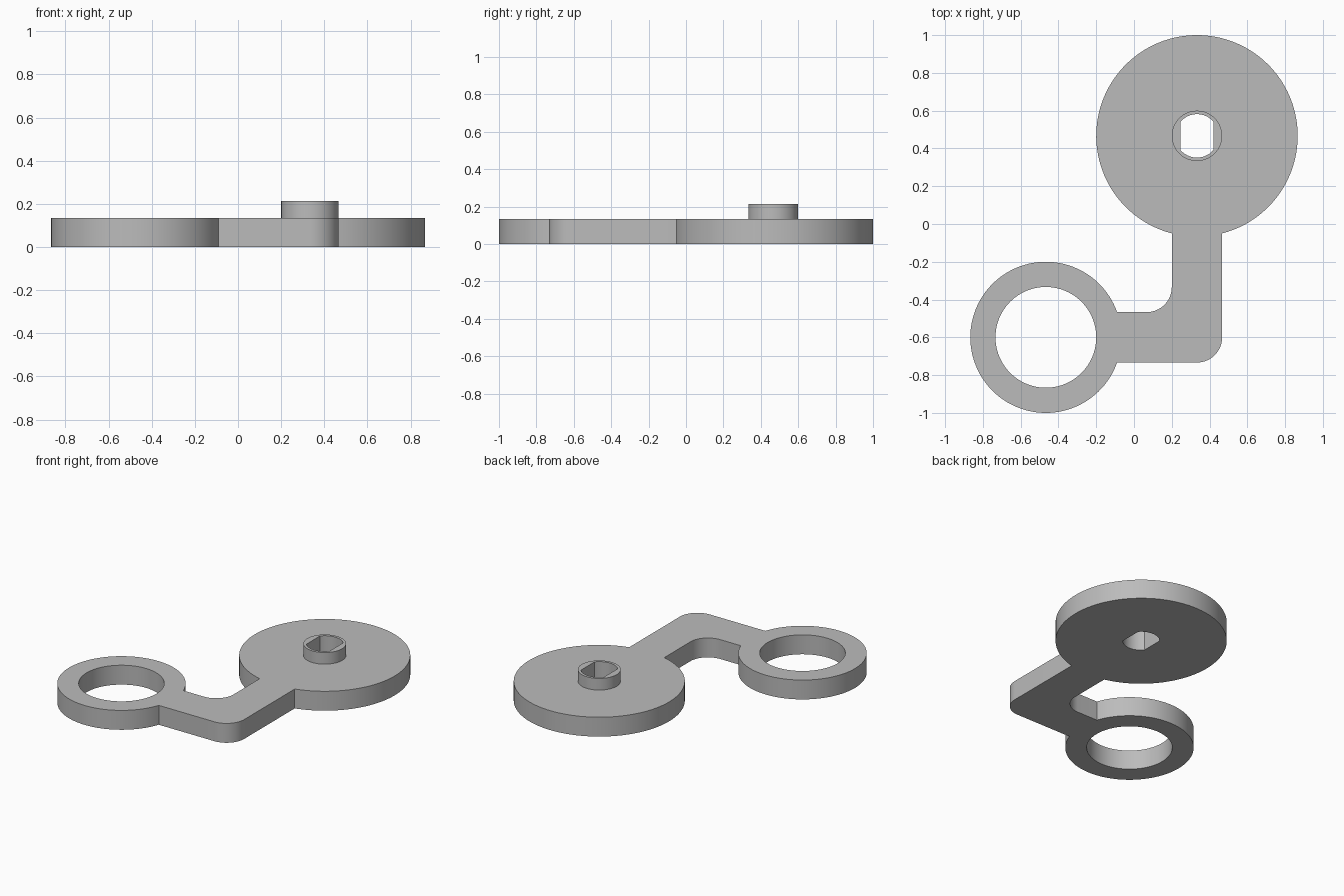
import bpy, bmesh, math
from math import acos, asin, pi

if "Cube" in bpy.data.objects:
    bpy.data.objects.remove(bpy.data.objects["Cube"])

U = 2 / 15                      # module: plate thickness and fillet radius
DISC, DISC_R = (2.5 * U, 3.5 * U), 4 * U
RING, RING_R = (-3.5 * U, -4.5 * U), 3 * U
BOSS_TOP = 1.6 * U

grey = bpy.data.materials.new("plain grey")
grey.use_nodes = True
colour = (0.5, 0.5, 0.5, 1)
grey.diffuse_color = colour
grey.node_tree.nodes["Principled BSDF"].inputs["Base Color"].default_value = colour


def arc(centre, r, a0, a1, n):
    """Points along an arc, both ends included."""
    return [(centre[0] + r * math.cos(a0 + (a1 - a0) * i / n),
             centre[1] + r * math.sin(a0 + (a1 - a0) * i / n)) for i in range(n + 1)]


def circle(centre, r, n=96):
    return arc(centre, r, 0, 2 * pi, n)[:-1]


def prism(name, points, z0, z1):
    """Extrude a closed outline into a solid."""
    bm = bmesh.new()
    face = bm.faces.new([bm.verts.new((x, y, z0)) for x, y in points])
    top = bmesh.ops.extrude_face_region(bm, geom=[face])["geom"]
    verts = [v for v in top if isinstance(v, bmesh.types.BMVert)]
    bmesh.ops.translate(bm, verts=verts, vec=(0, 0, z1 - z0))
    bmesh.ops.recalc_face_normals(bm, faces=bm.faces)
    mesh = bpy.data.meshes.new(name)
    bm.to_mesh(mesh)
    bm.free()
    mesh.materials.append(grey)
    obj = bpy.data.objects.new(name, mesh)
    bpy.context.collection.objects.link(obj)
    return obj


def combine(target, tool, operation):
    """Apply a boolean and discard the tool."""
    tool.hide_render = True
    mod = target.modifiers.new(operation, 'BOOLEAN')
    mod.operation, mod.object, mod.solver = operation, tool, 'EXACT'
    bpy.context.view_layer.objects.active = target
    bpy.ops.object.modifier_apply(modifier=mod.name)
    bpy.data.objects.remove(tool)


# Plate outline: disc, bent arm with rounded corners, ring
da = asin(U / DISC_R)
ra = asin(U / RING_R)
outline = arc(DISC, DISC_R, -pi / 2 + da, 1.5 * pi - da, 120)
outline += arc((0.5 * U, -2.5 * U), U, 0, -pi / 2, 16)
outline += arc(RING, RING_R, ra, 2 * pi - ra, 96)
outline += arc((2.5 * U, -4.5 * U), U, -pi / 2, 0, 16)
body = prism("crank_plate", outline, 0, U)

# Raised boss
combine(body, prism("boss", circle(DISC, U, 64), 0.5 * U, BOSS_TOP), 'UNION')

# Round opening in the ring
combine(body, prism("ring_hole", circle(RING, 2 * U), -U, 2 * U), 'DIFFERENCE')

# Shaft hole with two flat sides
hole_r, flat = 0.115, 0.088
a = acos(flat / hole_r)
slot = arc(DISC, hole_r, a, pi - a, 20) + arc(DISC, hole_r, pi + a, 2 * pi - a, 20)
combine(body, prism("shaft_hole", slot, -U, 3 * U), 'DIFFERENCE')

# Smooth round walls, sharp edges
bpy.ops.object.select_all(action='DESELECT')
body.select_set(True)
bpy.context.view_layer.objects.active = body
bpy.ops.object.shade_smooth_by_angle(angle=math.radians(30))
